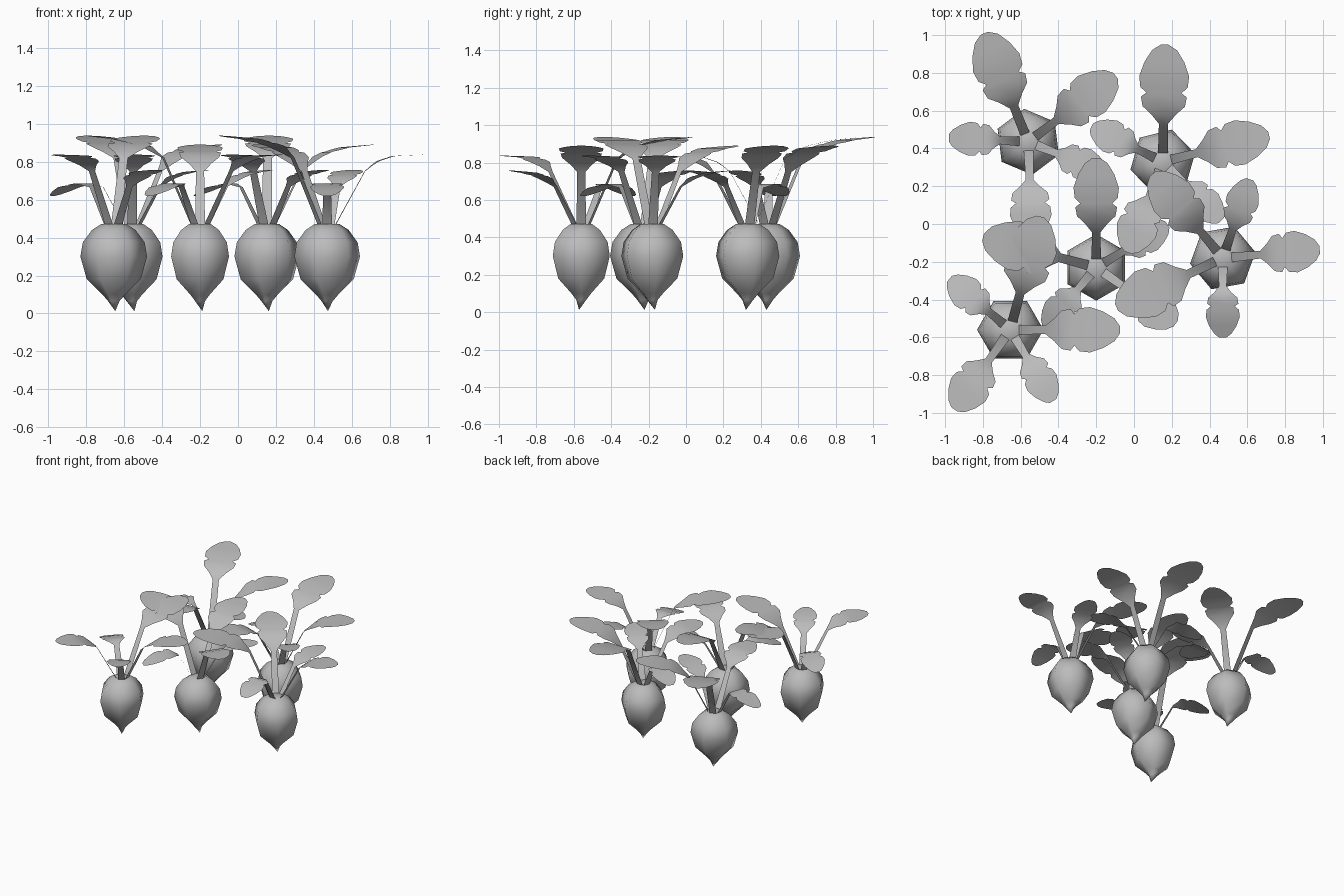
import bpy, bmesh, math
from mathutils import Matrix, Vector

cube = bpy.data.objects.get("Cube")
if cube:
    bpy.data.objects.remove(cube)

grey = bpy.data.materials.new("plain grey")
grey.use_nodes = True
COLOUR = (0.5, 0.5, 0.5, 1)
grey.diffuse_color = COLOUR
grey.node_tree.nodes["Principled BSDF"].inputs["Base Color"].default_value = COLOUR

# Root outline as (radius, height), from tip to crown
ROOT = [(0.03, 0.065), (0.06, 0.10), (0.142, 0.18), (0.176, 0.30),
        (0.163, 0.375), (0.115, 0.44), (0.065, 0.472)]

# Leaf edge as (share of blade length, share of half width), with a notch per side
EDGE = [(0, 0.18), (0.12, 0.5), (0.22, 0.85), (0.34, 0.92), (0.39, 0.7),
        (0.46, 0.95), (0.6, 1), (0.78, 0.8), (0.93, 0.5), (1, 0.12)]

# Each leaf: angle, half width, then (radius, height) along its spine;
# the first two points are the stalk, the rest the blade
LEAVES = [
    (0, 0.12, [(0.04, 0.46), (0.185, 0.75), (0.29, 0.84), (0.42, 0.875), (0.58, 0.89)]),
    (75, 0.132, [(0.04, 0.46), (0.2, 0.82), (0.3, 0.885), (0.45, 0.92), (0.62, 0.937)]),
    (140, 0.09, [(0.04, 0.46), (0.15, 0.665), (0.21, 0.685), (0.31, 0.665), (0.42, 0.62)]),
    (235, 0.11, [(0.04, 0.46), (0.2, 0.75), (0.26, 0.80), (0.35, 0.83), (0.515, 0.837)]),
    (301, 0.088, [(0.04, 0.46), (0.16, 0.67), (0.23, 0.72), (0.32, 0.745), (0.44, 0.757)]),
]

# Each plant: x, y, turn in degrees
PLANTS = [(-0.655, -0.56, 0), (-0.56, 0.435, 37), (-0.20, -0.23, 90),
          (0.47, -0.18, 130), (0.152, 0.33, 14)]


def height_at(spine, r):
    for (r0, z0), (r1, z1) in zip(spine, spine[1:]):
        if r <= r1:
            return z0 + (z1 - z0) * (r - r0) / (r1 - r0)
    return spine[-1][1]


def finish(bm, name):
    mesh = bpy.data.meshes.new(name)
    for f in bm.faces:
        f.smooth = True
    bm.to_mesh(mesh)
    bm.free()
    mesh.materials.append(grey)
    return mesh


# Six-sided root with a slightly bent tip
def root_mesh():
    bm = bmesh.new()
    tip = bm.verts.new((0.008, -0.012, 0.012))
    rings = []
    for r, z in ROOT:
        rings.append([bm.verts.new((r * math.cos(i * math.pi / 3),
                                    r * math.sin(i * math.pi / 3), z)) for i in range(6)])
    for i in range(6):
        j = (i + 1) % 6
        bm.faces.new((tip, rings[0][j], rings[0][i]))
        for low, high in zip(rings, rings[1:]):
            bm.faces.new((low[i], low[j], high[j], high[i]))
    bm.faces.new(rings[-1])
    return finish(bm, "root")


# Flat stalk that widens into a notched blade
def leaf_mesh(angle, half_width, spine):
    bm = bmesh.new()
    start, end = spine[1][0], spine[-1][0]
    rows = [(spine[0][0], 0.026)]
    rows += [(start + t * (end - start), max(w * half_width, 0.02)) for t, w in EDGE]
    turn = Matrix.Rotation(math.radians(angle), 3, 'Z')
    strips = []
    for r, w in rows:
        z = height_at(spine, r)
        strips.append([bm.verts.new(turn @ Vector((r, s * w, z))) for s in (-1, 0, 1)])
    for a, b in zip(strips, strips[1:]):
        for k in range(2):
            bm.faces.new((a[k], b[k], b[k + 1], a[k + 1]))
    return finish(bm, "leaf")


root = root_mesh()
leaves = [leaf_mesh(*leaf) for leaf in LEAVES]

for n, (x, y, turn) in enumerate(PLANTS, 1):
    parts = [(f"plant_{n}_root", root)]
    parts += [(f"plant_{n}_leaf_{k}", m) for k, m in enumerate(leaves, 1)]
    for name, mesh in parts:
        obj = bpy.data.objects.new(name, mesh)
        obj.location = (x, y, 0)
        obj.rotation_euler.z = math.radians(turn)
        bpy.context.collection.objects.link(obj)
